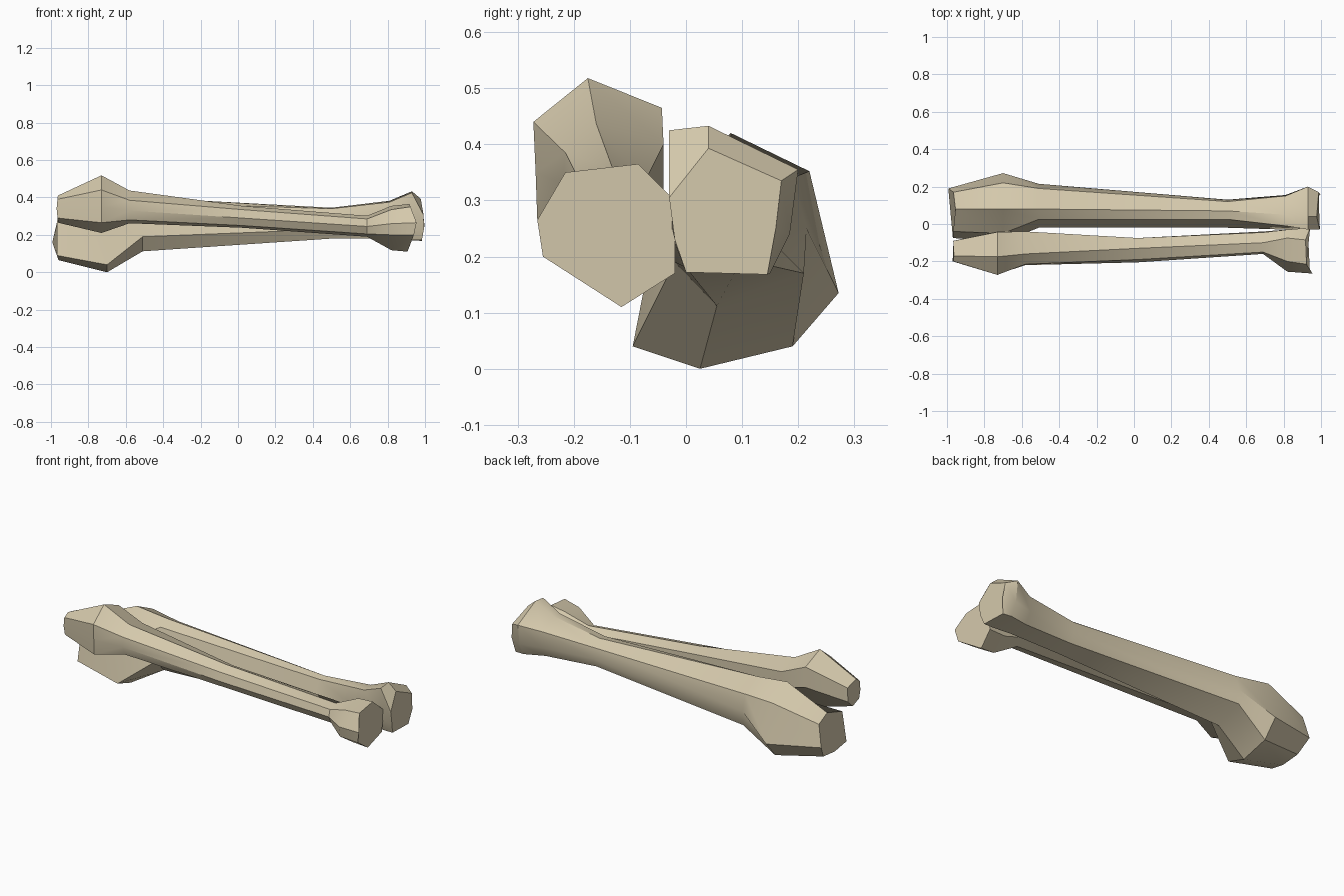
import bpy, bmesh, math

mat = bpy.data.materials.new("bone_tan")
mat.diffuse_color = (0.66, 0.58, 0.41, 1)


def loft(name, stations, bulge):
    """Skin seven-sided cross-sections [(y, z), ...] along x, domed by bulge at the ends."""
    bm = bmesh.new()
    rings = []
    for i, (x, pts) in enumerate(stations):
        cz = sum(p[1] for p in pts) / len(pts)
        k = -bulge[0] if i == 0 else bulge[1] if i == len(stations) - 1 else 0
        rings.append([bm.verts.new((x - k * abs(z - cz), y, z)) for y, z in pts])
    for a, b in zip(rings, rings[1:]):
        for j in range(len(a)):
            k = (j + 1) % len(a)
            bm.faces.new((a[j], a[k], b[k], b[j]))
    bm.faces.new(rings[0])
    bm.faces.new(rings[-1])
    bmesh.ops.recalc_face_normals(bm, faces=bm.faces)
    me = bpy.data.meshes.new(name)
    bm.to_mesh(me)
    bm.free()
    me.materials.append(mat)
    ob = bpy.data.objects.new(name, me)
    bpy.context.collection.objects.link(ob)
    bpy.ops.object.select_all(action='DESELECT')
    ob.select_set(True)
    bpy.context.view_layer.objects.active = ob
    bpy.ops.object.shade_smooth_by_angle(angle=math.radians(35))


# Front bone: ridge, inner upper, inner lower, underside, outer lower, outer middle, outer upper
loft("front_bone", [
    (-0.97, [(-.17, .41), (-.09, .39), (-.09, .31), (-.14, .265), (-.195, .29), (-.20, .34), (-.20, .39)]),
    (-0.73, [(-.175, .518), (-.043, .465), (-.04, .35), (-.12, .21), (-.265, .265), (-.268, .35), (-.272, .44)]),
    (-0.58, [(-.16, .437), (-.04, .40), (-.04, .31), (-.12, .262), (-.20, .28), (-.22, .33), (-.215, .385)]),
    (0.02, [(-.13, .355), (-.075, .33), (-.075, .27), (-.12, .238), (-.18, .25), (-.205, .29), (-.19, .335)]),
    (0.69, [(-.10, .302), (-.045, .285), (-.04, .22), (-.09, .19), (-.14, .205), (-.16, .245), (-.15, .285)]),
    (0.82, [(-.075, .355), (-.03, .30), (-.03, .175), (-.12, .118), (-.245, .20), (-.255, .26), (-.20, .335)]),
    (0.96, [(-.085, .365), (-.02, .30), (-.02, .17), (-.115, .11), (-.255, .20), (-.265, .265), (-.215, .35)]),
], (0.1, 0.38))

# Back bone: underside, lower outer, outer, upper outer, top, inner top, inner lower
loft("back_bone", [
    (-1.0, [(.02, .065), (.13, .08), (.19, .16), (.17, .28), (.08, .31), (-.04, .275), (-.075, .09)]),
    (-0.70, [(.025, 0), (.19, .04), (.272, .135), (.22, .352), (.08, .42), (-.05, .27), (-.095, .04)]),
    (-0.51, [(.055, .112), (.21, .17), (.215, .25), (.19, .34), (.08, .40), (.025, .37), (-.02, .19)]),
    (0.50, [(0, .18), (.10, .195), (.13, .25), (.12, .31), (.07, .345), (.025, .34), (-.02, .23)]),
    (0.81, [(0, .18), (.12, .18), (.155, .24), (.15, .33), (.05, .382), (-.01, .375), (-.03, .25)]),
    (0.93, [(0, .172), (.15, .17), (.185, .24), (.20, .355), (.04, .433), (-.03, .425), (-.025, .25)]),
    (1.0, [(0, .172), (.145, .168), (.16, .25), (.17, .335), (.04, .393), (-.03, .305), (-.02, .23)]),
], (0.35, 0.18))
